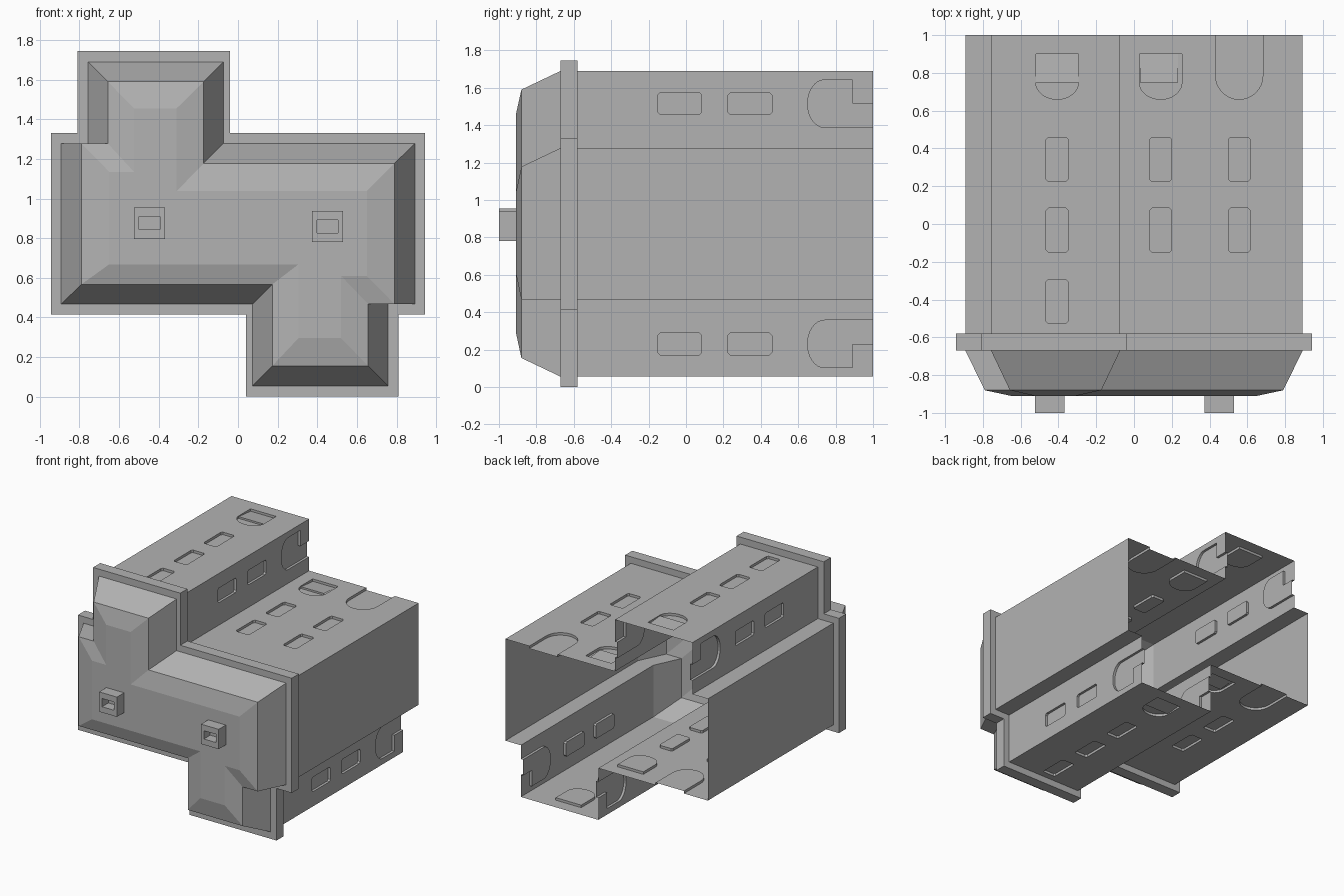
import bpy, bmesh, math
from mathutils import Vector

cube = bpy.data.objects.get("Cube")
if cube:
    bpy.data.objects.remove(cube, do_unlink=True)

grey = bpy.data.materials.new("mid_grey")
grey.use_nodes = True
colour = (0.45, 0.45, 0.45, 1)
grey.diffuse_color = colour
grey.node_tree.nodes["Principled BSDF"].inputs["Base Color"].default_value = colour

MID = 0.8725          # height of the half-turn symmetry axis
FRONT, BACK = -0.67, 1.0
DEPTH = 0.02


def finish(bm, name):
    bmesh.ops.remove_doubles(bm, verts=bm.verts, dist=0.0005)
    bmesh.ops.recalc_face_normals(bm, faces=bm.faces)
    mesh = bpy.data.meshes.new(name)
    bm.to_mesh(mesh)
    bm.free()
    mesh.materials.append(grey)
    obj = bpy.data.objects.new(name, mesh)
    bpy.context.collection.objects.link(obj)
    return obj


def face(bm, points):
    return bm.faces.new([bm.verts.new(p) for p in points])


def turned(half):
    """Complete a cross-section by a half turn."""
    return half + [(-x, 2 * MID - z) for x, z in half]


def strip(bm, a, ya, b, yb):
    """Join two matching cross-sections with quads."""
    n = len(a)
    for i in range(n):
        j = (i + 1) % n
        face(bm, [(a[i][0], ya, a[i][1]), (a[j][0], ya, a[j][1]),
                  (b[j][0], yb, b[j][1]), (b[i][0], yb, b[i][1])])


# Recess outlines, as (across, along) points
def arc(half, y, depth):
    return [(-half * math.cos(t), y - depth * math.sin(t))
            for t in [math.pi * i / 16 for i in range(17)]]


def window(y):
    h, w, c = 0.117, 0.058, 0.012
    return [(-w, y + h - c), (-w, y - h + c), (-w + c, y - h), (w - c, y - h),
            (w, y - h + c), (w, y + h - c), (w - c, y + h), (-w + c, y + h)]


def latch():
    return [(-0.113, 0.9)] + arc(0.113, 0.75, 0.09) + [(0.113, 0.9)]


def edge_latch():
    return [(-0.127, BACK)] + arc(0.127, 0.74, 0.09) + [
        (0.127, 0.89), (0, 0.89), (0, BACK)]


def edge_slot():
    return [(-0.125, BACK)] + arc(0.125, 0.785, 0.125) + [(0.125, BACK)]


def wall(bm, p0, p1, closed=(), opened=None, ramp=None):
    """One wall panel with recesses; 'opened' is a recess reaching the back edge."""
    a, b = Vector((p0[0], 0, p0[1])), Vector((p1[0], 0, p1[1]))
    length = (b - a).length
    d = (b - a).normalized()
    inward = Vector((d.z, 0, -d.x))

    def at(u, y, depth=0.0):
        return a + d * u + inward * depth + Vector((0, y, 0))

    outline = [(0, FRONT), (length, FRONT), (length, BACK)]
    if opened:
        outline += sorted_open(opened)
    outline.append((0, BACK))
    edges = []
    for loop in [outline] + list(closed):
        vs = [bm.verts.new(at(*p)) for p in loop]
        edges += [bm.edges.new((vs[i], vs[(i + 1) % len(vs)])) for i in range(len(vs))]
    bmesh.ops.triangle_fill(bm, edges=edges, use_beauty=True)
    for loop in list(closed) + ([opened] if opened else []):
        face(bm, [at(*p, DEPTH) for p in loop])
        for p, q in zip(loop, loop[1:] + loop[:1]):
            if not (p[1] == BACK and q[1] == BACK):
                face(bm, [at(*p), at(*q), at(*q, DEPTH), at(*p, DEPTH)])
    if ramp:
        u, w, y0, y1 = ramp
        face(bm, [at(u - w, y0, 0.005), at(u + w, y0, 0.005),
                  at(u + w, y1, DEPTH - 0.001), at(u - w, y1, DEPTH - 0.001)])
        face(bm, [at(u - w, y0, 0.005), at(u + w, y0, 0.005),
                  at(u + w, y0, DEPTH - 0.001), at(u - w, y0, DEPTH - 0.001)])


def sorted_open(loop):
    return loop if loop[0][0] > loop[-1][0] else loop[::-1]


def move(loop, u, sign=1):
    return [(u + sign * x, y) for x, y in loop]


# Cross-sections, clockwise from the front
body = turned([(-0.757, 1.278), (-0.757, 1.69), (-0.073, 1.69),
               (-0.073, 1.278), (0.893, 1.278), (0.893, 0.467)])
rim = turned([(-0.809, 1.33), (-0.809, 1.745), (-0.04, 1.745),
              (-0.04, 1.33), (0.943, 1.33), (0.943, 0.415)])
bevel = turned([(-0.657, 1.278), (-0.657, 1.59), (-0.173, 1.59),
                (-0.173, 1.178), (0.79, 1.178), (0.79, 0.467)])
cap = [(-0.525, 1.135), (-0.525, 1.455), (-0.31, 1.455), (-0.31, 1.037),
       (0.65, 1.037), (0.65, 0.61), (0.52, 0.61), (0.52, 0.295),
       (0.305, 0.295), (0.305, 0.668), (-0.65, 0.668), (-0.65, 1.135)]

# Hollow body, open at the back, with a tapered front
bm = bmesh.new()
near, mid, far = window(0.342), window(-0.033), window(-0.41)
for k in (0, 6):
    pts = [body[(k + i) % 12] for i in range(7)]
    u = 0.237
    wall(bm, pts[0], pts[1], [move(near, u), move(mid, u)], move(edge_latch(), u))
    u = 0.35
    wall(bm, pts[1], pts[2], [move(s, u) for s in (near, mid, far, latch())],
         ramp=(u, 0.112, 0.75, 0.9))
    u = 0.175
    wall(bm, pts[2], pts[3], [move(near, u), move(mid, u)], move(edge_latch(), u, -1))
    u, v = 0.214, 0.63
    wall(bm, pts[3], pts[4],
         [move(s, u) for s in (near, mid, latch())] + [move(near, v), move(mid, v)],
         move(edge_slot(), v), ramp=(u - 0.009, 0.1, 0.75, 0.9))
    wall(bm, pts[4], pts[5])
    wall(bm, pts[5], pts[6])
strip(bm, body, FRONT, bevel, -0.88)
strip(bm, bevel, -0.88, cap, -0.91)
face(bm, [(x, -0.91, z) for x, z in cap])
finish(bm, "housing_shell")

# Raised rim around the front of the body
bm = bmesh.new()
strip(bm, body, FRONT, rim, FRONT)
strip(bm, rim, FRONT, rim, -0.58)
strip(bm, rim, -0.58, body, -0.58)
finish(bm, "front_rim")


# Hollow square pegs on the front
def rect(x, z, w, h):
    return [(x - w, z - h), (x - w, z + h), (x + w, z + h), (x + w, z - h)]


for name, x, z in (("right_peg", -0.446, 0.876), ("left_peg", 0.452, 0.859)):
    bm = bmesh.new()
    outer, inner = rect(x, z, 0.078, 0.079), rect(x, z, 0.053, 0.033)
    strip(bm, outer, -0.905, outer, -1.0)
    strip(bm, outer, -1.0, inner, -1.0)
    strip(bm, inner, -1.0, inner, -0.92)
    face(bm, [(px, -0.92, pz) for px, pz in inner])
    finish(bm, name)
